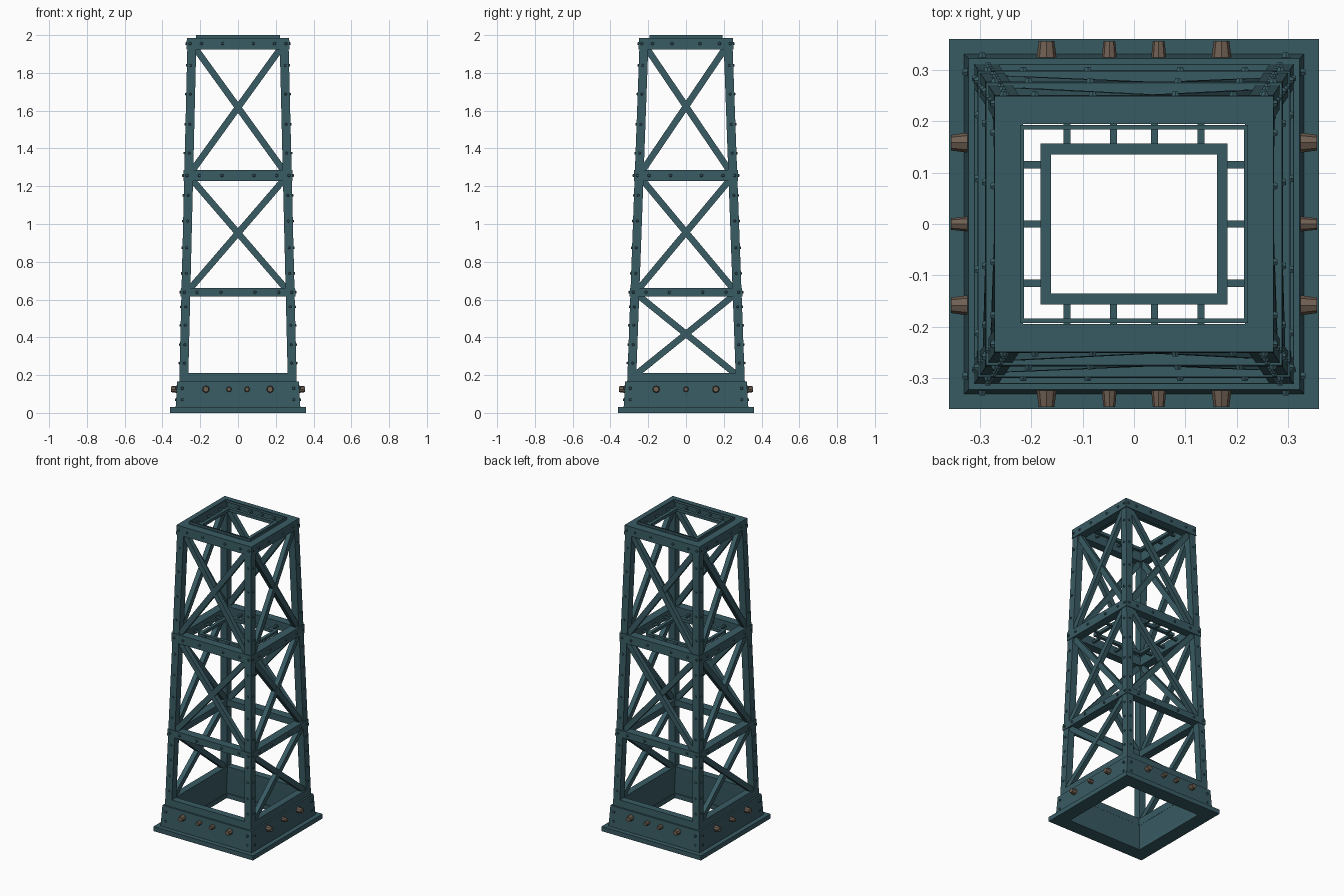
import bpy, bmesh
from math import radians
from mathutils import Vector, Matrix

cube = bpy.data.objects.get("Cube")
if cube:
    bpy.data.objects.remove(cube, do_unlink=True)


def material(name, rgb):
    m = bpy.data.materials.new(name)
    m.use_nodes = True
    m.diffuse_color = (*rgb, 1)
    m.node_tree.nodes["Principled BSDF"].inputs["Base Color"].default_value = (*rgb, 1)
    return m


TEAL = material("painted_teal_steel", (0.04, 0.105, 0.125))
BROWN = material("rusty_bolt_brown", (0.16, 0.115, 0.085))

Z_LOW, Z_TOP = 0.16, 1.985


def half(z):
    """Half width in x and y of the tapering tower at height z."""
    t = (z - 0.2) / (Z_TOP - 0.2)
    return 0.31 - 0.043 * t, 0.31 - 0.065 * t


def finish(name, bm, mat):
    bmesh.ops.recalc_face_normals(bm, faces=bm.faces)
    me = bpy.data.meshes.new(name)
    bm.to_mesh(me)
    bm.free()
    me.materials.append(mat)
    ob = bpy.data.objects.new(name, me)
    bpy.context.collection.objects.link(ob)
    return ob


def ring(name, z0, z1, outer0, outer1, width):
    """Rectangular frame with its own outer half sizes at bottom and top."""
    bm = bmesh.new()
    loops = []
    for z, (hx, hy), w in ((z0, outer0, 0), (z1, outer1, 0),
                           (z1, outer1, width), (z0, outer0, width)):
        loops.append([bm.verts.new((sx * (hx - w), sy * (hy - w), z))
                      for sx, sy in ((-1, -1), (1, -1), (1, 1), (-1, 1))])
    for i in range(4):
        a, b = loops[i], loops[(i + 1) % 4]
        for k in range(4):
            n = (k + 1) % 4
            bm.faces.new((a[k], a[n], b[n], b[k]))
    return finish(name, bm, TEAL)


def add_bar(bm, p, q, normal, width, depth):
    """Straight bar from p to q, its flat side facing along normal."""
    p, q = Vector(p), Vector(q)
    along = (q - p).normalized()
    side = along.cross(Vector(normal)).normalized()
    out = side.cross(along)
    rot = Matrix((side, out, along)).transposed().to_4x4()
    mat = Matrix.Translation((p + q) / 2) @ rot @ Matrix.Diagonal(
        (width, depth, (q - p).length, 1))
    bmesh.ops.create_cube(bm, size=1, matrix=mat)


def add_stud(bm, pos, normal, r0, r1, length, sides):
    n = Vector(normal)
    mat = Matrix.Translation(Vector(pos) + n * length / 2) @ \
        n.to_track_quat('Z', 'Y').to_matrix().to_4x4()
    bmesh.ops.create_cone(bm, cap_ends=True, segments=sides, radius1=r0,
                          radius2=r1, depth=length, matrix=mat)


def side_point(side, u, z, inset=0.0):
    """Point on a sloping side: u runs -1..1 across it."""
    hx, hy = half(z)
    axis, s = side
    if axis == 'y':
        return Vector((u * hx, s * (hy - inset), z))
    return Vector((s * (hx - inset), u * hy, z))


SIDES = {"front": ('y', -1), "back": ('y', 1), "left": ('x', 1), "right": ('x', -1)}


def normal_of(side):
    return Vector((side[1], 0, 0)) if side[0] == 'x' else Vector((0, side[1], 0))


# Base: flange, box and upper collar
ring("base_flange", 0, 0.03, (0.36, 0.36), (0.36, 0.36), 0.09)
ring("base_box", 0.03, 0.165, (0.33, 0.33), (0.322, 0.322), 0.055)
ring("base_collar", 0.165, 0.21, half(0.165), half(0.21), 0.045)

# Four tapering corner legs
LEG = 0.047
for sx, xn in ((-1, "right"), (1, "left")):
    for sy, yn in ((-1, "front"), (1, "back")):
        bm = bmesh.new()
        ends = []
        for z in (Z_LOW, Z_TOP - 0.01):
            hx, hy = half(z)
            ends.append([bm.verts.new((sx * (hx - a), sy * (hy - b), z))
                         for a, b in ((0, 0), (LEG, 0), (LEG, LEG), (0, LEG))])
        lo, hi = ends
        bm.faces.new(lo)
        bm.faces.new(hi)
        for k in range(4):
            n = (k + 1) % 4
            bm.faces.new((lo[k], lo[n], hi[n], hi[k]))
        finish(f"{yn}_{xn}_leg", bm, TEAL)


def grown(z, g):
    hx, hy = half(z)
    return hx + g, hy + g


# Horizontal frames between the bays, and the top cap
BEAMS = {"lower_frame": (0.617, 0.66), "middle_frame": (1.228, 1.285),
         "top_frame": (1.925, Z_TOP)}
for name, (z0, z1) in BEAMS.items():
    ring(name, z0, z1, grown(z0, 0.004), grown(z1, 0.004), 0.055)
ring("top_rim", Z_TOP, 2.0, (0.222, 0.192), (0.222, 0.192), 0.008)

# Inner guide frames carried on short tabs
for name, z in (("top_guide", 1.965), ("middle_guide", 1.255)):
    ring(name, z - 0.01, z + 0.01, (0.182, 0.156), (0.182, 0.156), 0.021)
    bm = bmesh.new()
    hx, hy = half(z)
    for s in (-1, 1):
        for u in (-0.13, -0.04, 0.04, 0.13):
            add_bar(bm, (u, s * 0.15, z), (u, s * (hy - 0.04), z), (0, 0, 1), 0.014, 0.014)
        for u in (-0.115, 0, 0.115):
            add_bar(bm, (s * 0.175, u, z), (s * (hx - 0.04), u, z), (0, 0, 1), 0.014, 0.014)
    finish(name + "_tabs", bm, TEAL)

# Crossed braces; the lowest bay is open at front and back
BAYS = {"lower": (0.2, 0.625), "middle": (0.65, 1.24), "upper": (1.275, 1.94)}
for sname, side in SIDES.items():
    for bay, (z0, z1) in BAYS.items():
        if bay == "lower" and side[0] == 'y':
            continue
        bm = bmesh.new()
        for s, inset in ((-1, 0.020), (1, 0.024)):
            add_bar(bm, side_point(side, s * 0.87, z0, inset),
                    side_point(side, -s * 0.87, z1, inset),
                    normal_of(side), 0.034, 0.03)
        finish(f"{sname}_{bay}_braces", bm, TEAL)

# Small rivets on the legs, frames and base corners
bm = bmesh.new()
for side in SIDES.values():
    n = normal_of(side)
    for s in (-1, 1):
        for z0, z1 in BAYS.values():
            for f in (0.15, 0.38, 0.62, 0.85):
                add_stud(bm, side_point(side, s * 0.92, z0 + f * (z1 - z0), 0.001),
                         n, 0.008, 0.005, 0.007, 6)
        for z0, z1 in BEAMS.values():
            for u in (0.3, 0.72, 0.95):
                add_stud(bm, side_point(side, s * u, (z0 + z1) / 2, -0.003),
                         n, 0.009, 0.006, 0.008, 6)
        for z in (0.07, 0.13):
            across = n.cross(Vector((0, 0, 1)))
            add_stud(bm, n * 0.324 + across * s * 0.295 + Vector((0, 0, z)),
                     n, 0.009, 0.006, 0.009, 6)
finish("rivets", bm, TEAL)

# Large bolts around the base
bm = bmesh.new()
for side in SIDES.values():
    n = normal_of(side)
    across = n.cross(Vector((0, 0, 1)))
    row = ((-0.17, 0.02), (-0.048, 0.015), (0.048, 0.015), (0.17, 0.02)) \
        if side[0] == 'y' else ((-0.158, 0.02), (0, 0.015), (0.158, 0.02))
    for u, r in row:
        add_stud(bm, n * 0.32 + across * u + Vector((0, 0, 0.125)),
                 n, r, r * 0.75, 0.036, 8)
finish("base_bolts", bm, BROWN)
